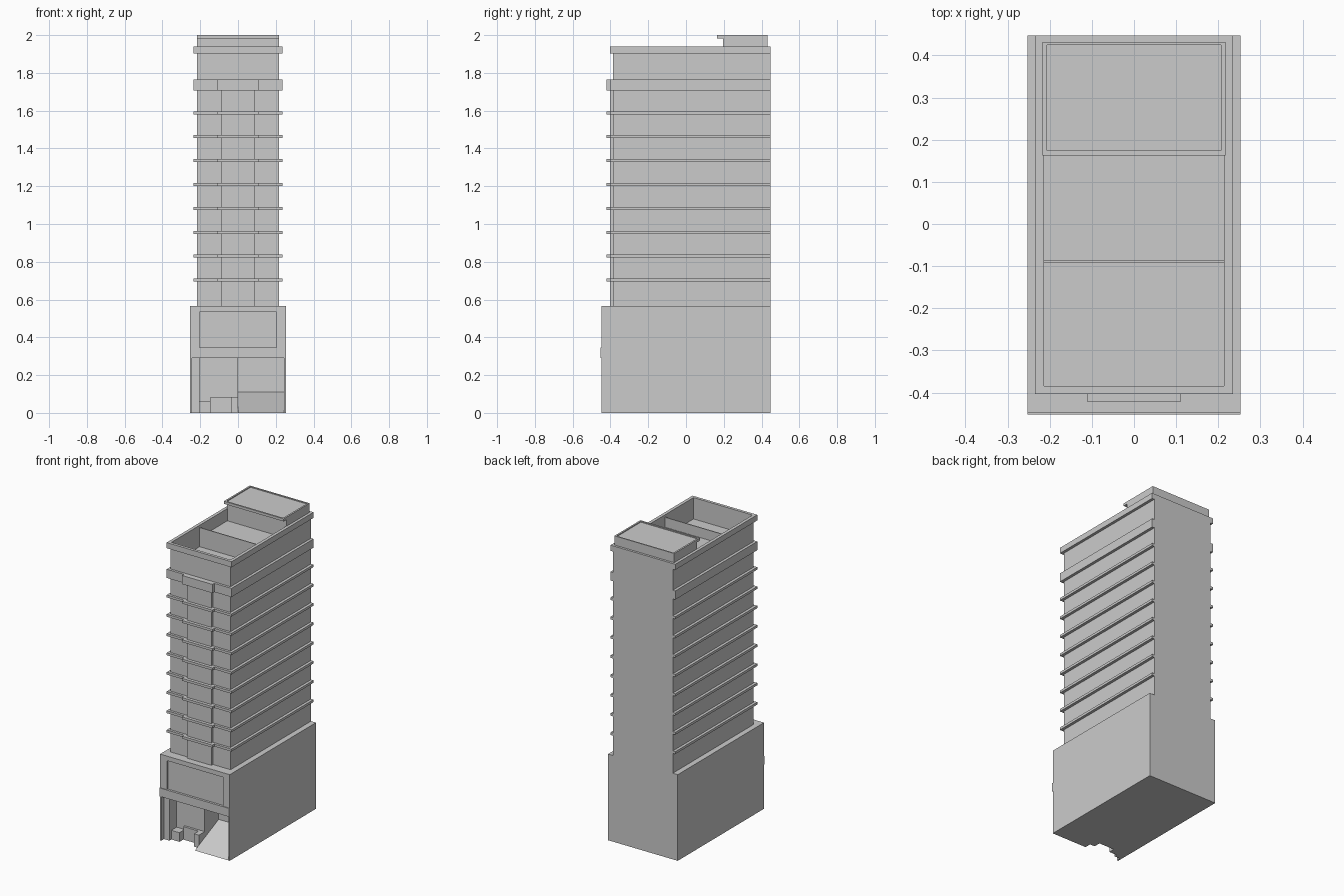
import bpy, bmesh

if "Cube" in bpy.data.objects:
    bpy.data.objects.remove(bpy.data.objects["Cube"])

BACK = 0.447


def prism(name, outline, lo, hi, axis='z'):
    """Extrude a 2D outline along z (outline = x,y) or along x (outline = y,z)."""
    bm = bmesh.new()
    def place(p, t):
        return (p[0], p[1], t) if axis == 'z' else (t, p[0], p[1])
    a = [bm.verts.new(place(p, lo)) for p in outline]
    b = [bm.verts.new(place(p, hi)) for p in outline]
    n = len(outline)
    bm.faces.new(a[::-1])
    bm.faces.new(b)
    for i in range(n):
        j = (i + 1) % n
        bm.faces.new((a[i], a[j], b[j], b[i]))
    bmesh.ops.recalc_face_normals(bm, faces=bm.faces)
    mesh = bpy.data.meshes.new(name)
    bm.to_mesh(mesh)
    bm.free()
    obj = bpy.data.objects.new(name, mesh)
    bpy.context.collection.objects.link(obj)
    return obj


def box(name, x0, x1, y0, y1, z0, z1):
    return prism(name, [(x0, y0), (x1, y0), (x1, y1), (x0, y1)], z0, z1)


def open_ring(name, xo, yo, xi, yi, z0, z1):
    """U-shaped band along both sides and the front, open at the back."""
    return prism(name, [(-xo, BACK), (-xo, yo), (xo, yo), (xo, BACK),
                        (xi, BACK), (xi, yi), (-xi, yi), (-xi, BACK)], z0, z1)


# Podium: solid rear, upper storey and side walls around the street opening
box("podium_rear", -0.253, 0.253, -0.20, BACK, 0, 0.565)
box("podium_upper", -0.253, 0.253, -0.437, -0.20, 0.29, 0.565)
for s, n in ((-1, "left"), (1, "right")):
    x0, x1 = sorted((s * 0.243, s * 0.253))
    box("podium_wall_" + n, x0, x1, -0.447, -0.20, 0, 0.29)
    x0, x1 = sorted((s * 0.203, s * 0.253))
    box("window_jamb_" + n, x0, x1, -0.447, -0.437, 0.345, 0.565)
box("window_head", -0.203, 0.203, -0.447, -0.437, 0.535, 0.565)
box("street_canopy", -0.253, 0.253, -0.452, -0.437, 0.29, 0.345)

# Street level: entrance on the left, ramp on the right
box("entrance_back_wall", -0.243, 0, -0.345, -0.20, 0, 0.29)
box("entrance_pier", -0.243, -0.203, -0.42, -0.345, 0, 0.29)
box("entrance_block_left", -0.203, -0.145, -0.40, -0.345, 0, 0.06)
box("entrance_step", -0.145, -0.035, -0.36, -0.345, 0, 0.085)
box("entrance_block_right", -0.035, 0, -0.405, -0.345, 0, 0.085)
prism("garage_ramp", [(-0.447, 0), (-0.20, 0), (-0.20, 0.11)], 0, 0.243, 'x')

# Tower shaft with a slightly projecting centre bay
box("tower_shaft", -0.217, 0.217, -0.387, BACK, 0.565, 1.80)
box("centre_bay", -0.088, 0.088, -0.402, -0.387, 0.565, 1.71)

# Floor ledges with a stepped front, flush at the back
ledge = [(-0.235, BACK), (-0.235, -0.403), (-0.11, -0.403), (-0.11, -0.422),
         (0.11, -0.422), (0.11, -0.403), (0.235, -0.403), (0.235, BACK)]
for i in range(8):
    z = 0.703 + i * 0.1265
    prism("floor_ledge_%d" % (i + 1), ledge, z - 0.008, z + 0.008)
prism("top_ledge", ledge, 1.708, 1.765)

# Roof terrace: parapet, two floor levels and the divider
open_ring("parapet_wall", 0.217, -0.387, 0.214, -0.384, 1.80, 1.94)
open_ring("parapet_cap", 0.235, -0.403, 0.216, -0.386, 1.903, 1.94)
box("upper_terrace", -0.215, 0.215, -0.088, 0.20, 1.80, 1.86)
box("terrace_divider", -0.215, 0.215, -0.092, -0.086, 1.80, 1.925)

# Penthouse with an overhanging roof and a thin rim
box("penthouse", -0.217, 0.217, 0.195, 0.432, 1.80, 1.985)
box("back_wall", -0.217, 0.217, 0.432, BACK, 1.80, 1.94)
box("penthouse_roof", -0.217, 0.217, 0.163, 0.432, 1.983, 1.994)
for s, n in ((-1, "left"), (1, "right")):
    x0, x1 = sorted((s * 0.206, s * 0.217))
    box("roof_rim_" + n, x0, x1, 0.163, 0.432, 1.994, 2.0)
box("roof_rim_front", -0.206, 0.206, 0.163, 0.174, 1.994, 2.0)
box("roof_rim_back", -0.206, 0.206, 0.424, 0.432, 1.994, 2.0)
